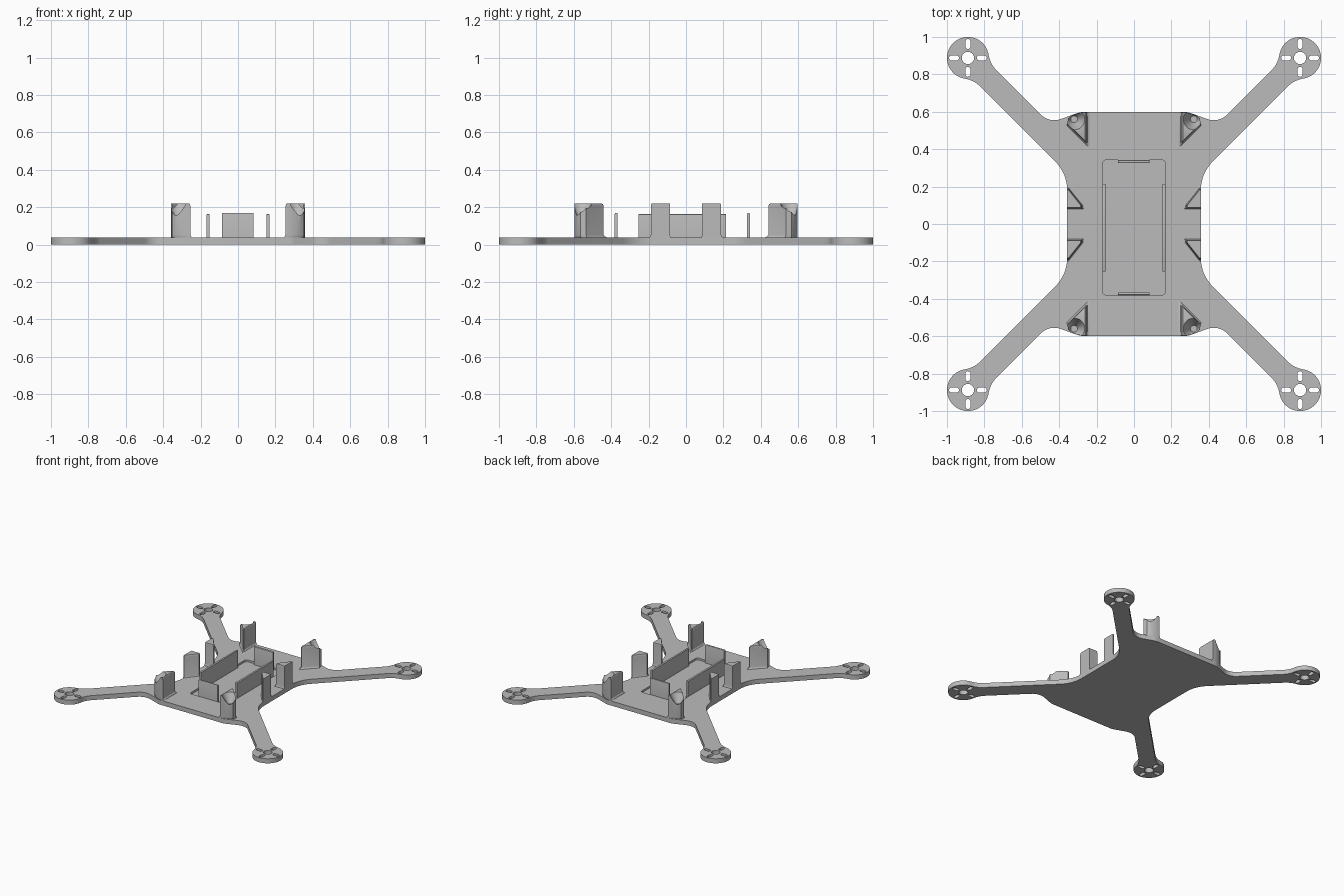
import bpy, bmesh, math
from mathutils import Vector

PLATE = 0.037
FLOOR = 0.022
PAD = 0.888

cube = bpy.data.objects.get("Cube")
if cube:
    bpy.data.objects.remove(cube, do_unlink=True)

grey = bpy.data.materials.new("matte grey")
grey.use_nodes = True
grey.diffuse_color = (0.5, 0.5, 0.5, 1)
grey.node_tree.nodes["Principled BSDF"].inputs["Base Color"].default_value = (0.5, 0.5, 0.5, 1)


def arc(cx, cy, r, a0, a1, n):
    """Points on an arc, angles in degrees."""
    angles = [math.radians(a0 + (a1 - a0) * i / n) for i in range(n + 1)]
    return [(cx + r * math.cos(a), cy + r * math.sin(a)) for a in angles]


def round_corner(prev, corner, nxt, r, n=8):
    """Replace a corner by a tangent arc."""
    p = Vector(corner)
    a = (Vector(prev) - p).normalized()
    b = (Vector(nxt) - p).normalized()
    half = a.angle(b) / 2
    centre = p + (a + b).normalized() * (r / math.sin(half))
    t = r / math.tan(half)
    u, v = p + a * t - centre, p + b * t - centre
    total = u.angle_signed(v)
    pts = []
    for i in range(n + 1):
        w = u.copy()
        ang = -total * i / n
        w = Vector((w.x * math.cos(ang) - w.y * math.sin(ang),
                    w.x * math.sin(ang) + w.y * math.cos(ang)))
        pts.append(tuple(centre + w))
    return pts


def loft(bm, rings):
    """Closed solid through rings of (points, height)."""
    layers = [[bm.verts.new((x, y, z)) for x, y in pts] for pts, z in rings]
    n = len(layers[0])
    bm.faces.new(layers[0][::-1])
    bm.faces.new(layers[-1])
    for low, high in zip(layers, layers[1:]):
        for i in range(n):
            j = (i + 1) % n
            bm.faces.new((low[i], low[j], high[j], high[i]))


def make(name, bm):
    bmesh.ops.recalc_face_normals(bm, faces=bm.faces)
    mesh = bpy.data.meshes.new(name)
    bm.to_mesh(mesh)
    bm.free()
    obj = bpy.data.objects.new(name, mesh)
    mesh.materials.append(grey)
    bpy.context.collection.objects.link(obj)
    return obj


def activate(obj):
    bpy.ops.object.select_all(action='DESELECT')
    obj.select_set(True)
    bpy.context.view_layer.objects.active = obj


def cut(obj, cutter):
    activate(obj)
    mod = obj.modifiers.new("cut", 'BOOLEAN')
    mod.operation = 'DIFFERENCE'
    mod.solver = 'EXACT'
    mod.object = cutter
    bpy.ops.object.modifier_apply(modifier=mod.name)
    bpy.data.objects.remove(cutter, do_unlink=True)


def smooth(obj):
    activate(obj)
    bpy.ops.object.shade_smooth_by_angle(angle=math.radians(30))


# Plate outline: one quarter, from the side waist around the motor pad
HALF, PAD_R, FIL = 0.0615, 0.112, 0.15
along = math.sqrt((PAD_R + FIL) ** 2 - (HALF + FIL) ** 2)
spread = math.degrees(math.atan2(HALF + FIL, along))
s = math.sqrt(0.5)


def diag(u, v):
    """Position from distance towards the hub and sideways offset."""
    return PAD - u * s + v * s, PAD - u * s - v * s


low_c, high_c = diag(along, HALF + FIL), diag(along, -HALF - FIL)
neck_low = arc(*low_c, FIL, 135, 45 + spread + 0, 8)
neck_high = arc(*high_c, FIL, 45 - spread, -45, 8)
waist, armpit, shoulder = (0.357, 0.27), (0.452, 0.539), (0.29, 0.598)
quarter = round_corner((0.357, 0), waist, neck_low[0], 0.22)
quarter += neck_low
quarter += arc(PAD, PAD, PAD_R, 225 + spread, 585 - spread, 40)[1:-1]
quarter += neck_high
quarter += round_corner(neck_high[-1], armpit, shoulder, 0.1)
quarter += round_corner(armpit, shoulder, (0, 0.598), 0.1)
outline = (quarter + [(-x, y) for x, y in quarter[::-1]]
           + [(-x, -y) for x, y in quarter] + [(x, -y) for x, y in quarter[::-1]])

bm = bmesh.new()
loft(bm, [(outline, 0), (outline, PLATE)])
plate = make("frame_plate", bm)

# Motor holes, radial slots and the battery recess
bm = bmesh.new()
for sx in (-1, 1):
    for sy in (-1, 1):
        cx, cy = sx * PAD, sy * PAD
        ring = arc(cx, cy, 0.033, 0, 345, 23)
        loft(bm, [(ring, -0.1), (ring, 0.1)])
        for a in (0, 90, 180, 270):
            ca, sa = round(math.cos(math.radians(a))), round(math.sin(math.radians(a)))
            slot = arc(0.087, 0, 0.014, -90, 90, 8) + arc(0.062, 0, 0.014, 90, 270, 8)
            slot = [(cx + x * ca - y * sa, cy + x * sa + y * ca) for x, y in slot]
            loft(bm, [(slot, -0.1), (slot, 0.1)])
recess = []
for i, (x, y) in enumerate([(0.148, 0.322), (-0.148, 0.322), (-0.148, -0.36), (0.148, -0.36)]):
    recess += arc(x, y, 0.02, 90 * i, 90 * i + 90, 5)
loft(bm, [(recess, FLOOR), (recess, 0.1)])
cut(plate, make("plate_cutter", bm))
smooth(plate)


# Battery retaining walls
def wall(name, x0, x1, y0, y1, top):
    bm = bmesh.new()
    pts = [(x0, y0), (x1, y0), (x1, y1), (x0, y1)]
    loft(bm, [(pts, FLOOR - 0.005), (pts, top)])
    edges = [e for e in bm.edges if all(v.co.z > 0.1 for v in e.verts)]
    bmesh.ops.bevel(bm, geom=edges, offset=0.006, segments=3, profile=0.5, affect='EDGES')
    smooth(make(name, bm))


wall("left_battery_wall", 0.152, 0.168, -0.255, 0.215, 0.165)
wall("right_battery_wall", -0.168, -0.152, -0.255, 0.215, 0.165)
wall("front_battery_wall", -0.086, 0.084, -0.381, -0.365, 0.17)
wall("back_battery_wall", -0.086, 0.084, 0.326, 0.342, 0.17)


# Upright posts: flared foot, softly rounded top
def post(name, pts, anchor, sx, sy):
    ax, ay = anchor
    levels = [(0.025, 1.16), (PLATE, 1.16), (0.041, 1.07), (0.052, 1),
              (0.208, 1), (0.217, 0.97), (0.221, 0.92)]
    rings = [([(sx * (ax + (x - ax) * k), sy * (ay + (y - ay) * k)) for x, y in pts], z)
             for z, k in levels]
    bm = bmesh.new()
    loft(bm, rings)
    return make(name, bm)


side_shape = [(0.357, 0.085), (0.357, 0.188), (0.35, 0.188), (0.28, 0.1), (0.28, 0.085)]
corner_shape = ([(0.255, 0.44), (0.262, 0.44), (0.357, 0.535)]
                + [(0.352, 0.565), (0.335, 0.58), (0.31, 0.59), (0.28, 0.597), (0.255, 0.597)])
for sx, side in ((1, "left"), (-1, "right")):
    for sy, end in ((1, "back"), (-1, "front")):
        smooth(post(f"{side}_{end}_side_post", side_shape, (0.357, 0.11), sx, sy))
        corner = post(f"{side}_{end}_corner_post", corner_shape, (0.357, 0.597), sx, sy)
        # Countersunk screw seat in the post top
        bm = bmesh.new()
        loft(bm, [(arc(sx * 0.32, sy * 0.56, r, 0, 345, 23), z)
                  for r, z in ((0.018, 0.145), (0.03, 0.17), (0.05, 0.205), (0.065, 0.24))])
        cut(corner, make("seat_cutter", bm))
        smooth(corner)
